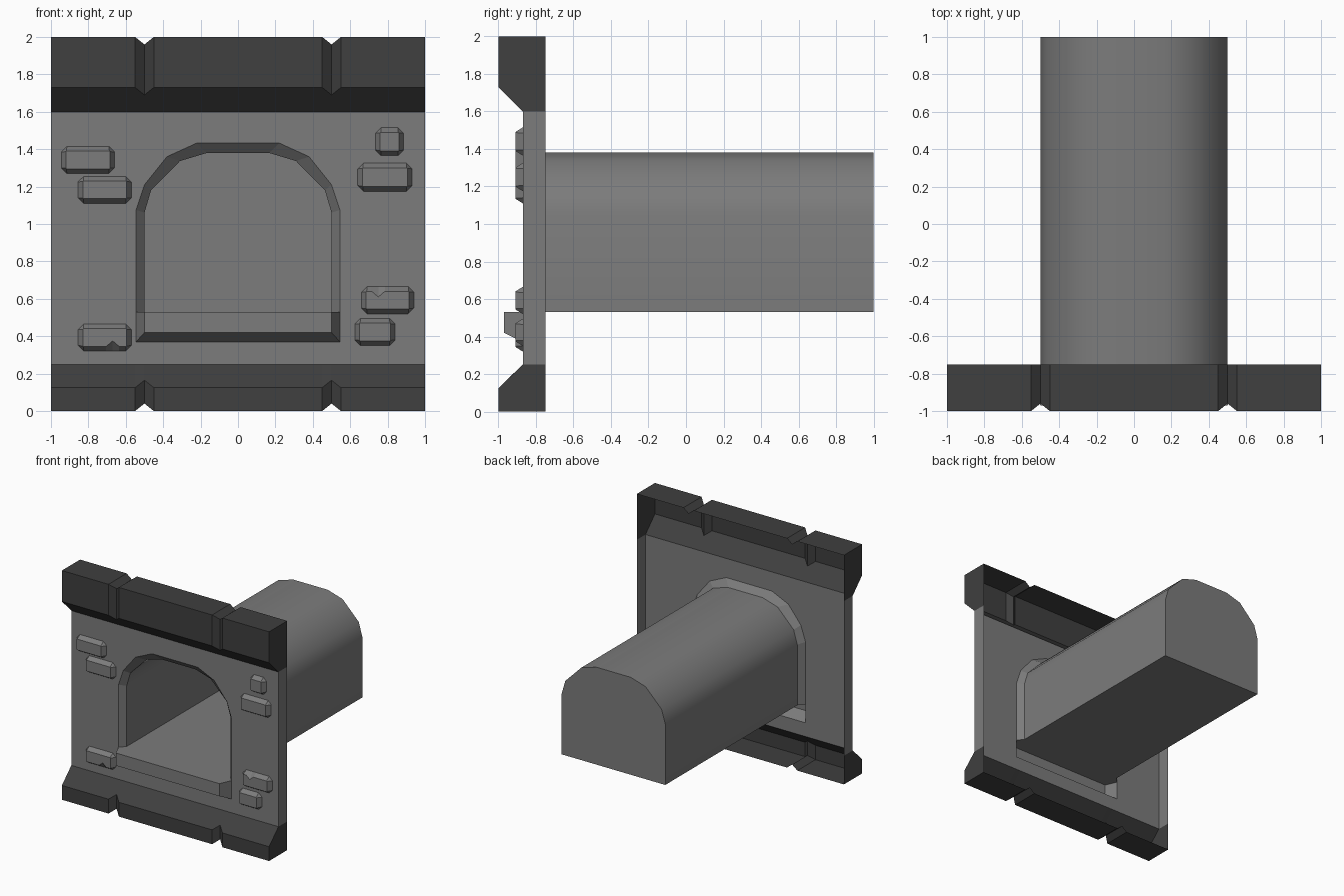
import bpy, bmesh, math

if "Cube" in bpy.data.objects:
    bpy.data.objects.remove(bpy.data.objects["Cube"])


def material(name, v):
    m = bpy.data.materials.new(name)
    m.diffuse_color = (v, v, v, 1)
    m.use_nodes = True
    m.node_tree.nodes["Principled BSDF"].inputs["Base Color"].default_value = m.diffuse_color
    return m


STONE = material("stone_grey", 0.2)
DARK = material("dark_grey", 0.05)


def build(name, verts, faces, mat, mirror=True, smooth=False):
    me = bpy.data.meshes.new(name)
    me.from_pydata(verts, [], faces)
    bm = bmesh.new()
    bm.from_mesh(me)
    bmesh.ops.remove_doubles(bm, verts=bm.verts, dist=1e-5)
    bmesh.ops.recalc_face_normals(bm, faces=bm.faces)
    bm.to_mesh(me)
    bm.free()
    me.materials.append(mat)
    ob = bpy.data.objects.new(name, me)
    bpy.context.collection.objects.link(ob)
    if smooth:
        bpy.ops.object.select_all(action='DESELECT')
        ob.select_set(True)
        bpy.context.view_layer.objects.active = ob
        bpy.ops.object.shade_smooth_by_angle(angle=math.radians(35))
    if mirror:
        mod = ob.modifiers.new("Mirror", 'MIRROR')
        mod.use_clip = True
    return ob


def loft(rows, closed=False):
    """Join rows of equal length with quads."""
    n = len(rows[0])
    verts = [p for r in rows for p in r]
    faces = []
    for i in range(len(rows) - 1):
        for j in range(n if closed else n - 1):
            k = (j + 1) % n
            faces.append((i * n + j, i * n + k, (i + 1) * n + k, (i + 1) * n + j))
    return verts, faces


# Right half of the arch opening, wide edge on the wall and narrow edge inside
outer = [(.545, .53), (.545, 1.075), (.5, 1.21), (.38, 1.36), (.22, 1.433), (0, 1.433)]
inner = [(.5, .53), (.5, 1.06), (.465, 1.18), (.31, 1.337), (.166, 1.38), (0, 1.38)]
FACE, RIM, SILL, BACK = -.87, -.82, -.97, -.75

# Wall panel: front with the opening, plus the side return; the back is open
hole = [(0, .37), (.545, .37)] + outer
pts = hole + [(0, 1.6), (1, 1.6), (1, .25), (0, .25)]
verts = [(x, FACE, z) for x, z in pts]
n = len(verts)
verts += [(1, BACK, 1.6), (1, BACK, .25)]
build("wall_panel", verts, [tuple(range(n)), (n - 3, n, n + 1, n - 2)], STONE)

# Sloped rim around the opening
v, f = loft([[(x, FACE, z) for x, z in outer], [(x, RIM, z) for x, z in inner]])
build("arch_rim", v, f, STONE)

# Tunnel with closed far end
sect = [(0, .53)] + inner
v, f = loft([[(x, y, z) for x, z in sect] for y in (RIM, 1)])
f.append(tuple(range(len(sect), 2 * len(sect))))
build("tunnel", v, f, STONE, smooth=True)

# Projecting sill
v = [(0, RIM, .53), (.5, RIM, .53), (.545, FACE, .53), (.5, SILL, .53), (0, SILL, .53),
     (0, SILL, .42), (.5, SILL, .42), (.545, FACE, .37), (0, FACE, .37)]
build("sill", v, [(0, 1, 2, 3, 4), (4, 3, 6, 5), (5, 6, 7, 8), (3, 2, 7, 6)], STONE)


# Top and bottom trims with V grooves
def trim(name, z_end, z_edge, z_wall):
    s = 1 if z_end > z_wall else -1
    rows = []
    for x, d in ((0, 0), (.45, 0), (.5, .04), (.55, 0), (1, 0)):
        rows.append([(x, BACK, z_end - s * d), (x, -1 + d, z_end - s * d),
                     (x, -1 + d, z_edge - s * d), (x, FACE, z_wall)])
    v, f = loft(rows)
    v.append((1, BACK, z_wall))
    f.append((16, 17, 18, 19, 20))
    build(name, v, f, DARK)


trim("top_trim", 2, 1.73, 1.6)
trim("bottom_trim", 0, .125, .25)


# Raised bricks; chip = (x, side) where side +1 is the top edge, -1 the bottom
def brick(name, x0, x1, z0, z1, chip=None):
    cx, cz, hx, hz = (x0 + x1) / 2, (z0 + z1) / 2, (x1 - x0) / 2, (z1 - z0) / 2

    def ring(inset, c, y, dip):
        a, b = hx - inset, hz - inset
        top = [(a - c, b), (c - a, b)]
        low = [(c - a, -b), (a - c, -b)]
        if chip:
            k, s = chip[0] - cx, chip[1]
            edge = top if s > 0 else low
            edge[1:1] = [(k + s * .035, s * b), (k, s * (b - dip)), (k - s * .035, s * b)]
        loop = [(a, c - b), (a, b - c)] + top + [(-a, b - c), (-a, c - b)] + low
        return [(cx + x, y, cz + z) for x, z in loop]

    v, f = loft([ring(0, .03, FACE, 0), ring(.025, .003, -.91, .03)], closed=True)
    m = len(v) // 2
    f.append(tuple(range(m, 2 * m)))
    build(name, v, f, STONE, mirror=False)


brick("brick_left_upper", -.945, -.66, 1.27, 1.415)
brick("brick_left_middle", -.855, -.57, 1.11, 1.255)
brick("brick_left_lower", -.855, -.57, .32, .465, (-.67, -1))
brick("brick_right_small", .735, .885, 1.365, 1.515)
brick("brick_right_middle", .64, .93, 1.175, 1.325)
brick("brick_right_lower", .66, .94, .52, .665, (.75, 1))
brick("brick_right_bottom", .625, .84, .35, .495)
